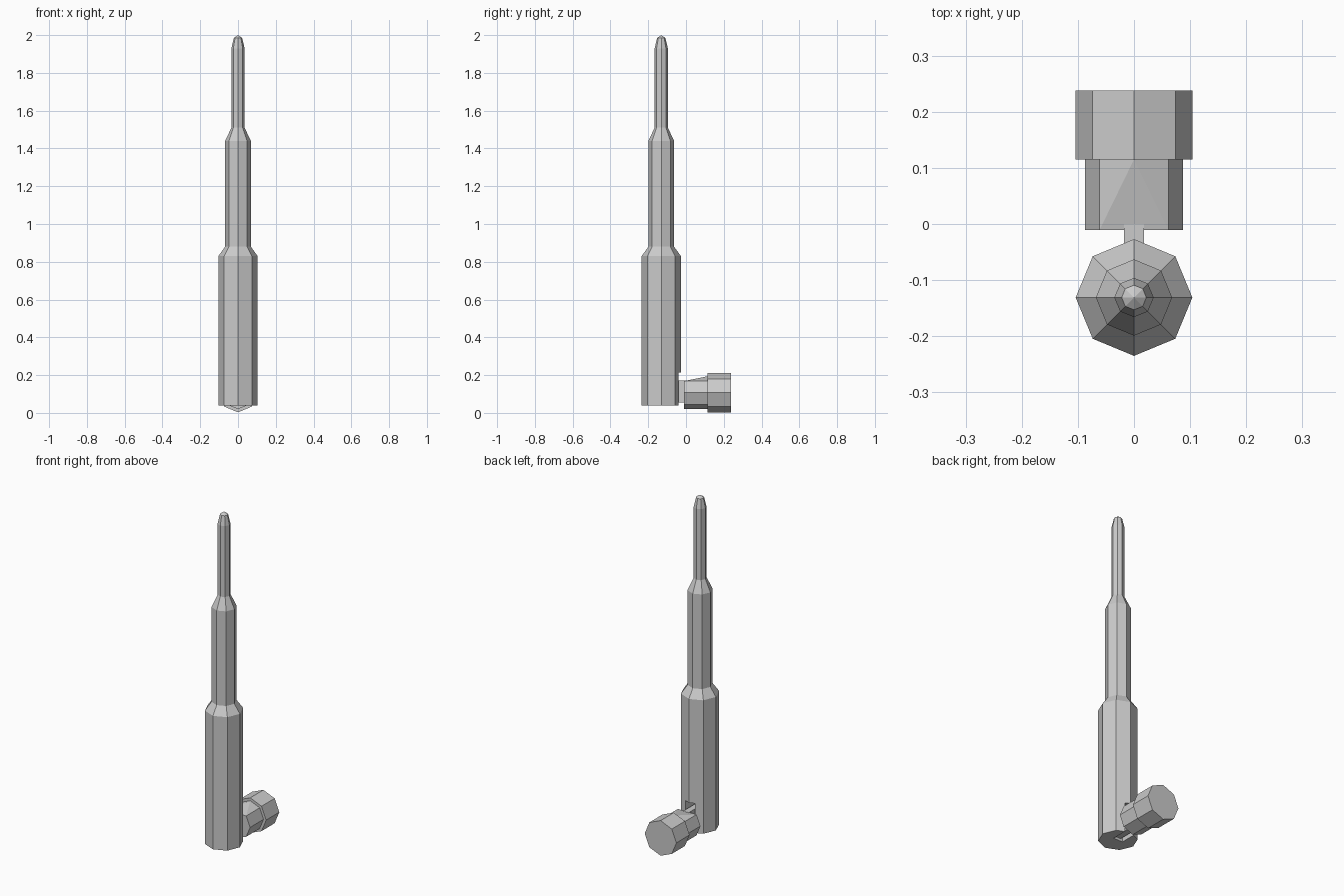
import bpy, bmesh, math
from mathutils import Matrix

if "Cube" in bpy.data.objects:
    bpy.data.objects.remove(bpy.data.objects["Cube"])


def make(name, bm, matrix=Matrix()):
    bmesh.ops.recalc_face_normals(bm, faces=bm.faces)
    me = bpy.data.meshes.new(name)
    bm.to_mesh(me)
    bm.free()
    me.transform(matrix)
    ob = bpy.data.objects.new(name, me)
    bpy.context.collection.objects.link(ob)
    return ob


def lathe(profile, sides=8):
    """Stack of octagonal rings (radius, height), capped; radius 0 makes a point."""
    bm = bmesh.new()
    rings = []
    for r, h in profile:
        count = sides if r else 1
        rings.append([bm.verts.new((r * math.cos(i * math.tau / sides),
                                    r * math.sin(i * math.tau / sides), h))
                      for i in range(count)])
    for a, b in zip(rings, rings[1:]):
        for i in range(sides):
            j = (i + 1) % sides
            bm.faces.new([a[i], a[j], b[0]] if len(b) == 1 else [a[i], a[j], b[j], b[i]])
    for ring in (rings[0], rings[-1]):
        if len(ring) > 1:
            bm.faces.new(ring)
    return bm, rings


def box(name, lo, hi):
    bm = bmesh.new()
    bmesh.ops.create_cube(bm, size=1)
    for v in bm.verts:
        v.co = [(l + h) / 2 + c * (h - l) for c, l, h in zip(v.co, lo, hi)]
    return make(name, bm)


# stepped antenna mast
bm, _ = lathe([(.104, .04), (.104, .83), (.068, .88), (.068, 1.44),
               (.035, 1.51), (.035, 1.93), (.022, 1.985), (0, 2.0)])
mast = make("mast", bm, Matrix.Translation((0, -.131, 0)))

# hinge slot in the back of the mast
slot = box("slot_cutter", (-.03, -.13, -.02), (.03, .0, .215))
slot.hide_render = True
slot.hide_viewport = True
slot.display_type = 'WIRE'
mod = mast.modifiers.new("hinge_slot", 'BOOLEAN')
mod.operation = 'DIFFERENCE'
mod.solver = 'EXACT'
mod.object = slot

# hinge tab joining mast and connector
box("hinge_tab", (-.018, -.131, .055), (.018, .0, .172))

# connector: local z runs along +y, local -y is up
lay = Matrix.Translation((0, 0, .107)) @ Matrix.Rotation(-math.pi / 2, 4, 'X')
bm, rings = lathe([(.087, -.011), (.087, .115)])
rings[0][6].co.y = -.087 * math.sqrt(.5)  # flattened front top for hinge clearance
bmesh.ops.triangulate(bm, faces=[f for f in bm.faces
                                 if len(f.verts) == 4 and rings[0][6] in f.verts],
                      quad_method='FIXED')
for e in list(bm.edges):  # keep the flat running up to the collar
    pair = set(e.verts)
    for k in (5, 7):
        if pair == {rings[0][6], rings[1][k]}:
            bmesh.ops.rotate_edges(bm, edges=[e], use_ccw=True)
            break
make("connector_neck", bm, lay)

bm, _ = lathe([(.104, .115), (.104, .238)])
make("connector_collar", bm, lay)
